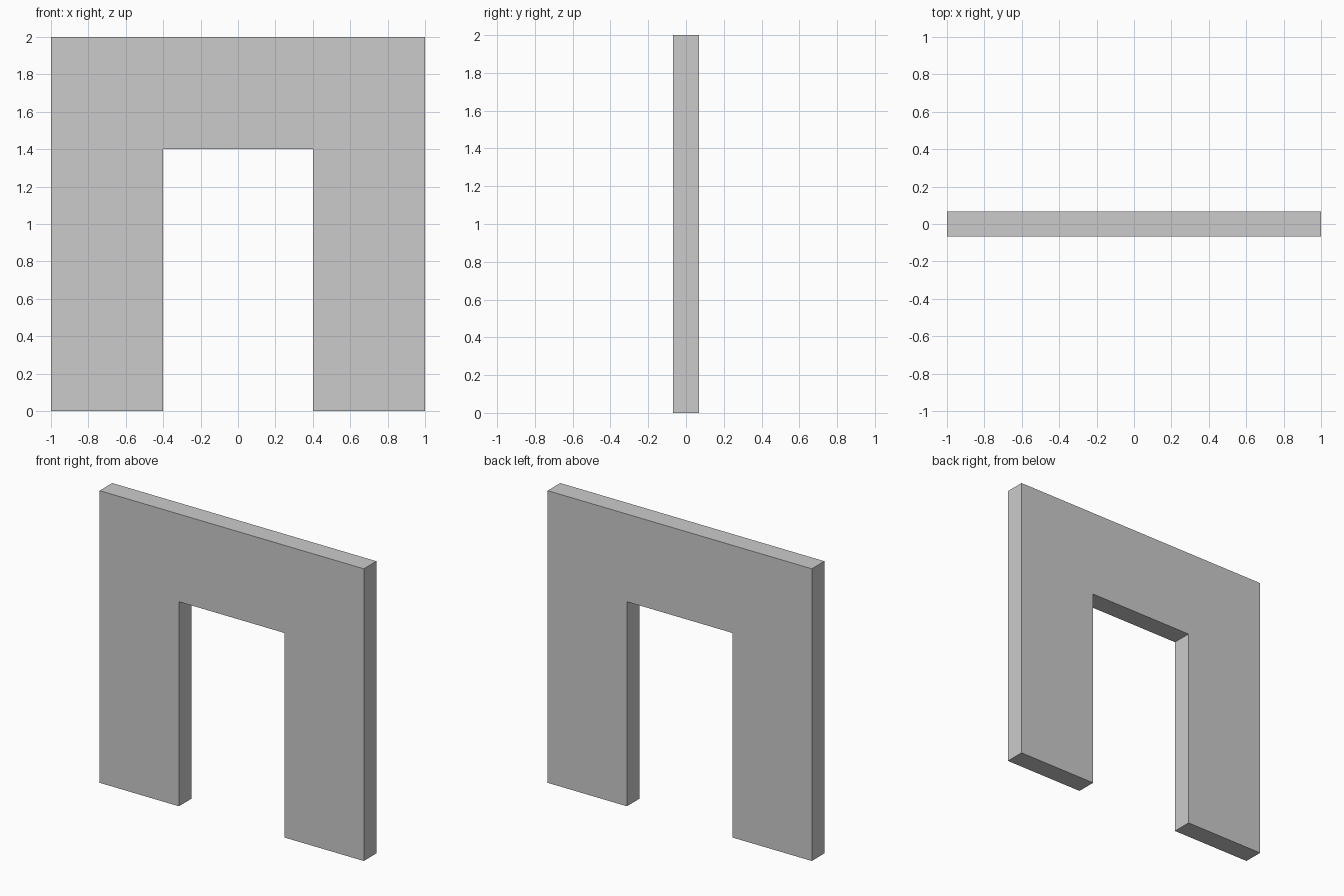
import bpy
import bmesh
from mathutils import Vector

if "Cube" in bpy.data.objects:
    bpy.data.objects.remove(bpy.data.objects["Cube"])

DEPTH = 0.136

# Right half of the doorway outline, from the opening's foot to the outer top corner
half = [(0.4, 1.4), (0.4, 0.0), (1.0, 0.0), (1.0, 2.0)]
outline = half + [(-x, z) for x, z in reversed(half)]

# Wall panel: mirrored outline extruded through its thickness
bm = bmesh.new()
front = bm.faces.new([bm.verts.new((x, -DEPTH / 2, z)) for x, z in outline])
back = bmesh.ops.extrude_face_region(bm, geom=[front], use_keep_orig=True)
bmesh.ops.translate(bm, vec=Vector((0, DEPTH, 0)),
                    verts=[v for v in back["geom"] if isinstance(v, bmesh.types.BMVert)])
bmesh.ops.recalc_face_normals(bm, faces=bm.faces)

mesh = bpy.data.meshes.new("doorway_wall")
bm.to_mesh(mesh)
bm.free()
wall = bpy.data.objects.new("doorway_wall", mesh)
bpy.context.collection.objects.link(wall)
